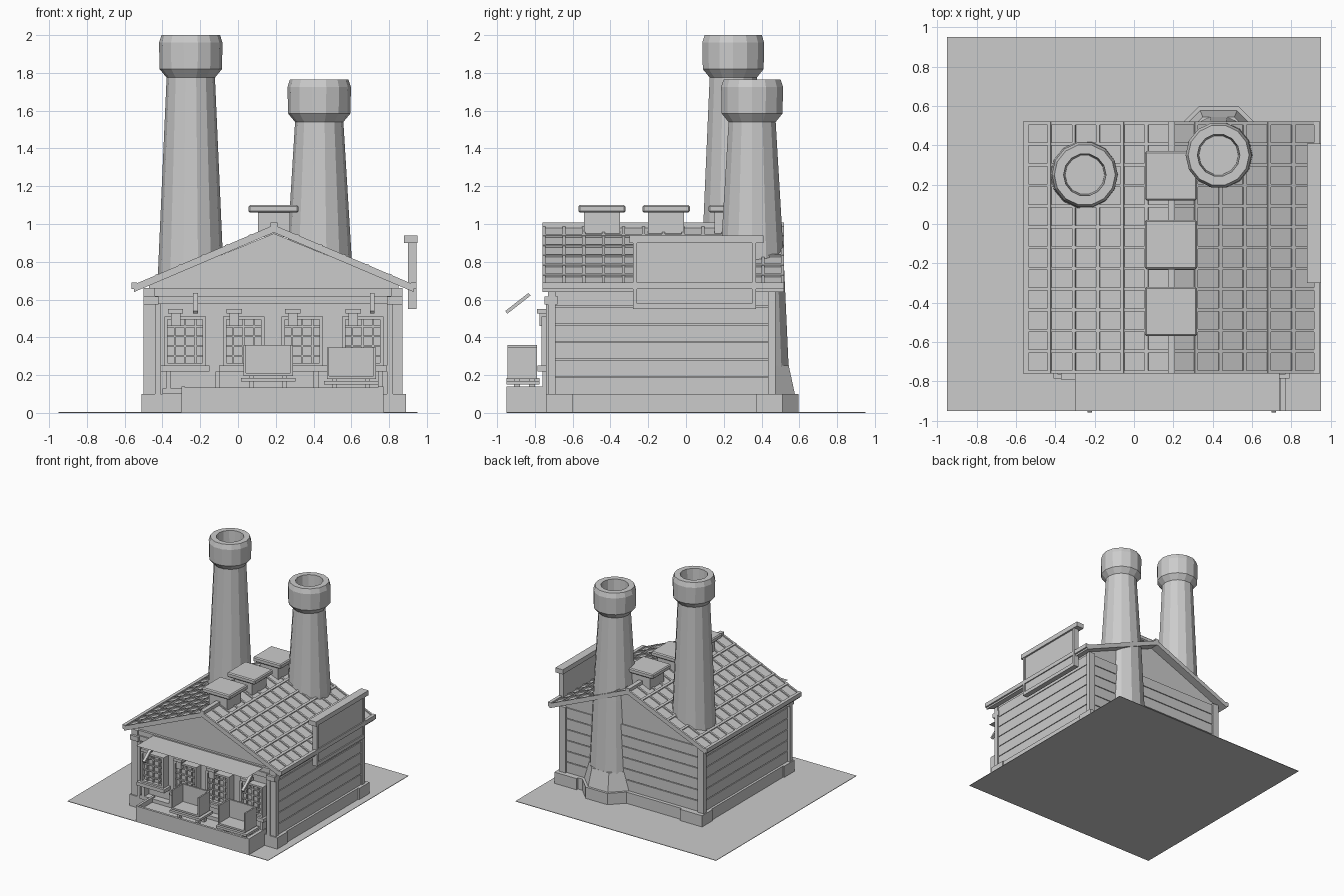
import bpy, bmesh, math
from mathutils import Vector, Matrix

cube = bpy.data.objects.get("Cube")
if cube:
    bpy.data.objects.remove(cube, do_unlink=True)

GREY = (0.6, 0.6, 0.6, 1)
grey = bpy.data.materials.new("plain grey")
grey.use_nodes = True
grey.diffuse_color = GREY
grey.node_tree.nodes["Principled BSDF"].inputs["Base Color"].default_value = GREY


def finish(name, bm, normals=True):
    if normals:
        bmesh.ops.recalc_face_normals(bm, faces=bm.faces)
    mesh = bpy.data.meshes.new(name)
    bm.to_mesh(mesh)
    bm.free()
    mesh.materials.append(grey)
    obj = bpy.data.objects.new(name, mesh)
    bpy.context.collection.objects.link(obj)
    return obj


def add_box(bm, x0, x1, y0, y1, z0, z1):
    size = Matrix.Diagonal((x1 - x0, y1 - y0, z1 - z0, 1))
    mid = Matrix.Translation(((x0 + x1) / 2, (y0 + y1) / 2, (z0 + z1) / 2))
    bmesh.ops.create_cube(bm, size=1, matrix=mid @ size)


def boxes(name, *items):
    bm = bmesh.new()
    for item in items:
        add_box(bm, *item)
    return finish(name, bm)


def prism(name, profile, y0, y1):
    """Extrude an x-z profile along y."""
    bm = bmesh.new()
    face = bm.faces.new([bm.verts.new((x, y0, z)) for x, z in profile])
    out = bmesh.ops.extrude_face_region(bm, geom=[face])
    moved = [v for v in out["geom"] if isinstance(v, bmesh.types.BMVert)]
    bmesh.ops.translate(bm, verts=moved, vec=(0, y1 - y0, 0))
    return finish(name, bm)


def lathe(name, x, y, profile, sides, turn=0.0):
    """Revolve (radius, z) points about a vertical axis."""
    bm = bmesh.new()
    rings = []
    for r, z in profile:
        angles = [math.tau * i / sides + turn for i in range(sides)]
        rings.append([bm.verts.new((x + r * math.cos(a), y + r * math.sin(a), z)) for a in angles])
    for low, high in zip(rings, rings[1:]):
        for i in range(sides):
            j = (i + 1) % sides
            bm.faces.new((low[i], low[j], high[j], high[i]))
    bm.faces.new(rings[0])
    bm.faces.new(rings[-1])
    return finish(name, bm)


def sheet(name, x0, x1, y0, y1, z):
    bm = bmesh.new()
    corners = ((x0, y0), (x1, y0), (x1, y1), (x0, y1))
    bm.faces.new([bm.verts.new((x, y, z)) for x, y in corners])
    return finish(name, bm, normals=False)


# Ground and plinth
boxes("ground", (-0.95, 0.95, -0.95, 0.95, 0, 0.004))
boxes("plinth", (-0.5, 0.88, -0.73, 0.49, 0, 0.1),
      *[(x, x + 0.21, y, y + 0.14, 0, 0.1) for x in (-0.51, 0.68) for y in (-0.74, 0.37)])

# House body with gables
MID, EAVE, RIDGE = 0.19, 0.67, 0.985
HALF, FRONT, BACK = 0.74, -0.76, 0.52
SLOPE = (RIDGE - EAVE) / HALF
prism("house_walls", [(-0.47, 0.1), (0.85, 0.1), (0.85, 0.68), (MID, 0.95), (-0.47, 0.68)], -0.7, 0.45)

# Overlapping planks on the sides and back
PITCH = 0.093
planks = bmesh.new()
for i in range(6):
    z = 0.1 + PITCH * i
    top = z + PITCH - 0.006
    for wall, side in ((-0.47, -1), (0.85, 1)):
        x0, x1 = sorted((wall, wall + side * 0.01))
        add_box(planks, x0, x1, -0.7, 0.45, z, top)
    add_box(planks, -0.47, 0.85, 0.45, 0.46, z, top)
finish("wall_planks", planks)

# Corner posts
boxes("corner_posts", *[(x, x + 0.06, y, y + 0.04, 0.1, 0.66)
                        for x in (-0.5, 0.81) for y in (-0.73, 0.435)])
boxes("inner_posts", *[(x, x + 0.03, -0.74, -0.69, 0.1, 0.58) for x in (-0.44, 0.79)])

# Front beams
boxes("front_beams", (-0.49, 0.87, -0.73, -0.68, 0.58, 0.62), (-0.47, 0.85, -0.72, -0.68, 0.62, 0.66),
      *[(x, x + 0.08, -0.75, -0.68, 0.575, 0.615) for x in (-0.5, 0.79)])

# Roof slabs
outline = [(MID - HALF, EAVE), (MID, RIDGE), (MID + HALF, EAVE)]
prism("roof", outline + [(x, z - 0.03) for x, z in reversed(outline)], FRONT, BACK)

# Raised roof grid
ROWS, COLUMNS = 6, 12
tilt = math.atan(SLOPE)
length = HALF / math.cos(tilt)
grid = bmesh.new()
for side in (-1, 1):
    start = len(grid.verts)
    for i in range(ROWS + 1):
        s = length * i / ROWS
        add_box(grid, s - 0.009, s + 0.009, FRONT, BACK, -0.01, 0.012)
    for j in range(COLUMNS + 1):
        y = FRONT + 0.008 + (BACK - FRONT - 0.016) * j / COLUMNS
        add_box(grid, 0, length, y - 0.008, y + 0.008, -0.01, 0.009)
    grid.verts.ensure_lookup_table()
    move = Matrix.Translation((MID, 0, RIDGE)) @ Matrix.Diagonal((side, 1, 1, 1)) @ Matrix.Rotation(tilt, 4, "Y")
    bmesh.ops.transform(grid, matrix=move, verts=grid.verts[start:])
finish("roof_grid", grid)

# Ridge and eave rails
boxes("roof_rails", (MID - 0.018, MID + 0.018, FRONT, BACK, 0.98, 1.008),
      *[(x - 0.014, x + 0.014, FRONT, BACK, 0.655, 0.69) for x in (MID - HALF, MID + HALF)])

# Ridge vents
for n, y in enumerate((-0.445, -0.105, 0.245)):
    boxes(f"vent_{n + 1}", (0.105, 0.275, y - 0.095, y + 0.095, 0.93, 1.06))
    cap = boxes(f"vent_cap_{n + 1}", (0.055, 0.32, y - 0.125, y + 0.125, 1.06, 1.1))
    bevel = cap.modifiers.new("bevel", "BEVEL")
    bevel.width = 0.008
    bevel.segments = 1


# Chimneys with hollow collars
def chimney(name, x, y, top, foot):
    lathe(name, x, y, foot + [
        (0.128, top - 0.225), (0.165, top - 0.18), (0.168, top - 0.04), (0.155, top),
        (0.108, top), (0.1, top - 0.15)], 14)


chimney("left_chimney", -0.25, 0.25, 2.0, [(0.18, 0.6)])
chimney("right_chimney", 0.43, 0.35, 1.765, [(0.205, 0.1), (0.17, 0.85)])
lathe("chimney_foot", 0.43, 0.35, [(0.245, 0.1), (0.21, 0.25)], 8, math.pi / 8)
lathe("chimney_plinth", 0.43, 0.35, [(0.267, 0), (0.267, 0.1)], 8, math.pi / 8)

# Side signboard
boxes("signboard", (0.905, 0.935, -0.27, 0.36, 0.56, 0.9))
boxes("signboard_frame", (0.88, 0.95, -0.3, 0.41, 0.9, 0.94), (0.9, 0.945, -0.28, 0.37, 0.55, 0.58),
      *[(0.9, 0.945, y, y + 0.02, 0.55, 0.9) for y in (-0.28, 0.35)])

# Porch platform, rims and awning
boxes("porch", (-0.3, 0.74, -0.95, -0.72, 0, 0.1), (0.74, 0.77, -0.95, -0.72, 0, 0.14),
      (-0.3, 0.74, -0.95, -0.93, 0.1, 0.135), (-0.3, -0.28, -0.95, -0.72, 0.1, 0.14))
sheet("awning", -0.3, 0.74, -0.95, -0.72, 0.65)
for n, x in enumerate((-0.225, 0.71)):
    strut = boxes(f"awning_strut_{n + 1}", (-0.012, 0.012, -0.078, 0.078, -0.009, 0.009))
    strut.location = (x, -0.89, 0.58)
    strut.rotation_euler.x = math.radians(38)

# Front windows with bars, sills and lamps
for n, (x0, x1) in enumerate(((-0.39, -0.17), (-0.08, 0.14), (0.23, 0.45), (0.55, 0.77))):
    z0, z1 = 0.25, 0.51
    parts = [(x0, x1, -0.735, -0.7, z0, z1)]
    parts += [(x, x + 0.018, -0.765, -0.73, z0, z1) for x in (x0, x1 - 0.018)]
    parts += [(x0, x1, -0.765, -0.73, z, z + 0.015) for z in (z0, z1 - 0.015)]
    parts += [(x0 + 0.22 * k / 4 - 0.005, x0 + 0.22 * k / 4 + 0.005, -0.75, -0.73, z0, z1) for k in (1, 2, 3)]
    parts += [(x0, x1, -0.75, -0.73, z0 + 0.26 * k / 5 - 0.005, z0 + 0.26 * k / 5 + 0.005) for k in (1, 2, 3, 4)]
    boxes(f"window_{n + 1}", *parts)
    boxes(f"window_sill_{n + 1}", (x0 - 0.02, x1 + 0.02, -0.785, -0.7, 0.22, 0.25))
    lamp = x0 + 0.06
    boxes(f"lamp_{n + 1}", (lamp - 0.04, lamp + 0.04, -0.79, -0.72, 0.525, 0.55),
          (lamp - 0.025, lamp + 0.025, -0.775, -0.72, 0.46, 0.525))

# Bench below the windows
boxes("bench", (-0.4, 0.76, -0.76, -0.7, 0.1, 0.13),
      *[(x, x + 0.025, -0.76, -0.7, 0.1, 0.22) for x in (-0.38, -0.12, 0.4, 0.74)])

# Open crates on pallets
for n, (x0, x1, z) in enumerate(((0.03, 0.29, 0.195), (0.47, 0.73, 0.18))):
    boxes(f"crate_{n + 1}", (x0, x1, -0.945, -0.79, z, z + 0.015), (x0, x1, -0.805, -0.79, z, z + 0.165),
          *[(x, x + 0.012, -0.945, -0.79, z, z + 0.165) for x in (x0, x1 - 0.012)])
    boxes(f"pallet_{n + 1}", (x0 - 0.015, x1 + 0.015, -0.95, -0.775, z - 0.03, z - 0.01),
          *[(x, x + 0.025, y, y + 0.03, 0.1, z)
            for x in (x0 + 0.03, x1 - 0.055) for y in (-0.91, -0.83)])
